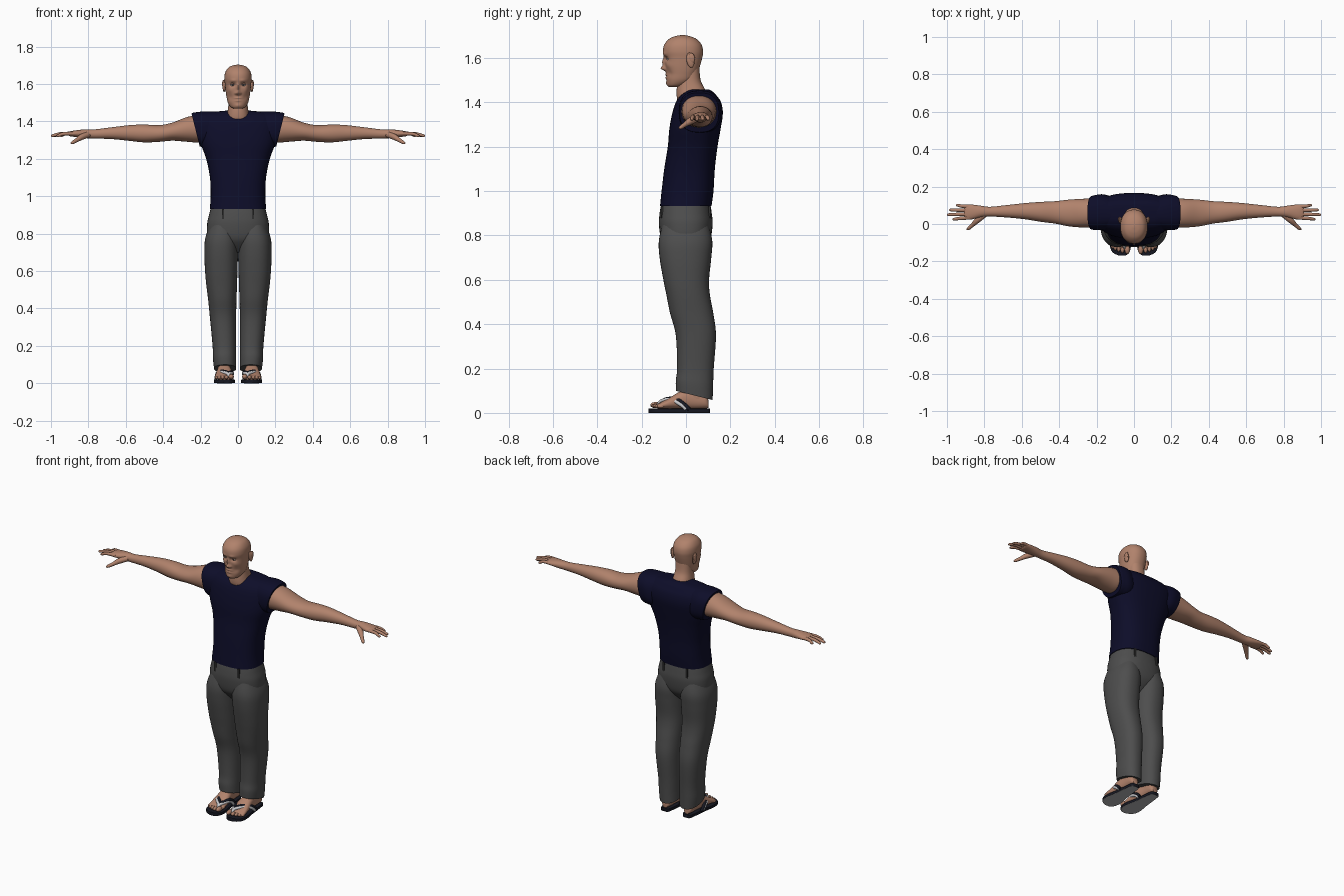
import bpy, bmesh, math
from mathutils import Vector, Matrix


def mat(name, rgb):
    m = bpy.data.materials.new(name)
    m.diffuse_color = (*rgb, 1)
    return m


SKIN = mat("skin", (0.44, 0.225, 0.15))
NAVY = mat("navy cloth", (0.004, 0.004, 0.022))
GREY = mat("grey cloth", (0.075, 0.075, 0.075))
DARKGREY = mat("dark grey cloth", (0.03, 0.03, 0.03))
BLACK = mat("sandal dark", (0.008, 0.009, 0.016))
WHITE = mat("sandal white", (0.6, 0.6, 0.62))
SOLE = mat("sole grey", (0.45, 0.45, 0.46))
EYE = mat("eye white", (0.5, 0.47, 0.45))
IRIS = mat("iris", (0.05, 0.04, 0.035))


def finish(name, bm, mats, mirror=False, angle=55):
    bmesh.ops.recalc_face_normals(bm, faces=bm.faces)
    for f in bm.faces:
        f.smooth = True
    me = bpy.data.meshes.new(name)
    bm.to_mesh(me)
    bm.free()
    me.set_sharp_from_angle(angle=math.radians(angle))
    for m in mats:
        me.materials.append(m)
    ob = bpy.data.objects.new(name, me)
    bpy.context.collection.objects.link(ob)
    if mirror:
        ob.modifiers.new("Mirror", 'MIRROR').use_mirror_merge = False
    return ob


def smooth_rows(rows, steps):
    """Catmull-Rom interpolation of rows of numbers."""
    out = []
    for i in range(len(rows) - 1):
        p0, p1 = rows[max(i - 1, 0)], rows[i]
        p2, p3 = rows[i + 1], rows[min(i + 2, len(rows) - 1)]
        for s in range(steps):
            t = s / steps
            out.append([0.5 * (2 * b + (c - a) * t + (2 * a - 5 * b + 4 * c - d) * t * t
                               + (3 * b - a - 3 * c + d) * t ** 3)
                        for a, b, c, d in zip(p0, p1, p2, p3)])
    return out + [list(rows[-1])]


def skin_rings(rings):
    bm = bmesh.new()
    vs = [[bm.verts.new(p) for p in r] for r in rings]
    n = len(vs[0])
    for r0, r1 in zip(vs, vs[1:]):
        for j in range(n):
            bm.faces.new((r0[j], r0[(j + 1) % n], r1[(j + 1) % n], r1[j]))
    bm.faces.new(vs[0])
    bm.faces.new(vs[-1])
    return bm


def loft(name, axis, rows, mats, p=2.3, n=40, steps=5, mirror=False, warp=None, rule=None):
    """Rows are (t, a0, a1, b0, b1): superellipse sections along an axis."""
    rings = []
    for t, a0, a1, b0, b1 in smooth_rows(rows, steps):
        ring = []
        for j in range(n):
            c, s = math.cos(2 * math.pi * j / n), math.sin(2 * math.pi * j / n)
            a = (a0 + a1) / 2 + (a1 - a0) / 2 * math.copysign(abs(c) ** (2 / p), c)
            b = (b0 + b1) / 2 + (b1 - b0) / 2 * math.copysign(abs(s) ** (2 / p), s)
            v = {'z': (a, b, t), 'x': (t, a, b), 'y': (a, t, b)}[axis]
            ring.append(warp(*v) if warp else v)
        rings.append(ring)
    bm = skin_rings(rings)
    if rule:
        bmesh.ops.recalc_face_normals(bm, faces=bm.faces)
        for f in bm.faces:
            f.material_index = rule(f)
    return finish(name, bm, mats, mirror)


def sym(rows):
    """(z, half width, y0, y1) -> centred loft rows."""
    return [(z, -w, w, a, b) for z, w, a, b in rows]


def tube(name, rows, m, n=14, steps=6):
    """Rows are (x, y, z, radius); mirrored round tube."""
    rows = smooth_rows(rows, steps)
    pts = [Vector(r[:3]) for r in rows]
    rings = []
    for i, c in enumerate(pts):
        d = (pts[min(i + 1, len(pts) - 1)] - pts[max(i - 1, 0)]).normalized()
        u = d.cross(Vector((0.1, 0.2, 1))).normalized()
        w = d.cross(u)
        rings.append([c + rows[i][3] * (u * math.cos(2 * math.pi * j / n) + w * math.sin(2 * math.pi * j / n))
                      for j in range(n)])
    return finish(name, skin_rings(rings), [m], True)


def ball(name, loc, size, m, rot=0):
    bm = bmesh.new()
    bmesh.ops.create_uvsphere(bm, u_segments=20, v_segments=14, radius=1, matrix=Matrix.Translation(loc)
                              @ Matrix.Rotation(rot, 4, 'X') @ Matrix.Diagonal((*size, 1)))
    return finish(name, bm, [m], True)


# Head: smooth skull with the face pushed in and out by soft bumps (x, z, width, height, depth)
BUMPS = [(0, 1.553, .011, .011, .020), (0, 1.580, .008, .020, .012), (.013, 1.550, .006, .006, .006),
         (.028, 1.596, .015, .010, -.011), (.026, 1.618, .018, .008, .004), (0, 1.525, .018, .005, .005),
         (0, 1.511, .015, .005, .004), (0, 1.518, .018, .002, -.003), (0, 1.484, .016, .010, .004),
         (.045, 1.568, .014, .014, .004), (.040, 1.530, .014, .016, -.004)]


def face(x, y, z):
    k = min(1, max(0, (-y - .01) / .03))
    d = sum(h * math.exp(-((abs(x) - cx) / sx) ** 2 - ((z - cz) / sz) ** 2) for cx, cz, sx, sz, h in BUMPS)
    return x, y - k * d, z


loft("head", 'z', sym([
    (1.468, .022, -.076, -.030), (1.478, .040, -.084, 0), (1.50, .054, -.088, .035), (1.53, .061, -.089, .052),
    (1.56, .066, -.093, .062), (1.60, .070, -.098, .073), (1.63, .073, -.104, .077), (1.66, .069, -.098, .070),
    (1.685, .054, -.077, .048), (1.698, .032, -.050, .018), (1.703, .008, -.022, -.006)]),
    [SKIN], p=2.2, n=128, steps=9, warp=face)
ball("ear", (.074, .020, 1.590), (.009, .018, .034), SKIN, .15)
ball("ear_rim", (.079, .026, 1.600), (.006, .014, .022), SKIN, .15)
ball("eye", (.028, -.0765, 1.596), (.012, .011, .009), EYE)
ball("iris", (.028, -.0850, 1.596), (.0045, .004, .0045), IRIS)
ball("eyelid", (.028, -.0770, 1.602), (.014, .012, .007), SKIN)
loft("neck", 'z', sym([
    (1.39, .060, -.030, .10), (1.42, .062, -.041, .10), (1.46, .055, -.042, .085),
    (1.50, .050, -.035, .066), (1.56, .048, -.020, .060)]), [SKIN])

# Sleeveless shirt with short cap sleeves cut on a slant
loft("shirt", 'z', sym([
    (.932, .151, -.117, .115), (1.0, .146, -.110, .124), (1.1, .150, -.098, .130), (1.2, .170, -.082, .142),
    (1.28, .199, -.075, .156), (1.35, .214, -.062, .166), (1.40, .214, -.046, .158), (1.43, .20, -.025, .138),
    (1.447, .16, -.002, .122), (1.457, .07, .015, .105)]), [NAVY], p=2.5, n=56)
loft("cap_sleeve", 'x', [
    (.08, -.020, .13, 1.29, 1.452), (.16, -.032, .158, 1.265, 1.453), (.21, -.032, .154, 1.264, 1.448),
    (.228, -.028, .148, 1.265, 1.443)], [NAVY], p=2.5, mirror=True,
    warp=lambda x, y, z: (x + .25 * (z - 1.36), y, z))

# Arms, hands and fingers
loft("arm", 'x', [
    (.12, 0, .13, 1.31, 1.43), (.20, -.018, .137, 1.288, 1.434), (.27, -.019, .135, 1.291, 1.424),
    (.35, -.012, .130, 1.297, 1.394), (.42, .002, .122, 1.291, 1.380), (.50, .012, .118, 1.288, 1.383),
    (.58, .025, .112, 1.296, 1.380), (.68, .035, .101, 1.306, 1.368), (.77, .040, .092, 1.308, 1.357),
    (.82, .036, .098, 1.311, 1.357), (.87, .024, .104, 1.317, 1.352), (.90, .025, .102, 1.321, 1.346),
    (.908, .032, .095, 1.327, 1.340)], [SKIN], p=2.1, n=32, mirror=True)
for name, y0, y1, tip in (("index", .034, .026, .970), ("middle", .053, .050, 1.0),
                          ("ring", .073, .075, .988), ("little", .092, .100, .952)):
    mid = (.89 + tip) / 2
    tube(name + "_finger", [(.87, y0, 1.335, .010), (mid, (y0 + y1) / 2, 1.334, .0092),
                            (tip - .010, y1, 1.324, .0075), (tip - .002, y1, 1.322, .005), (tip, y1, 1.321, .001)], SKIN)
tube("thumb", [(.80, .050, 1.330, .016), (.835, .022, 1.317, .016), (.862, -.004, 1.300, .011),
               (.882, -.022, 1.288, .009), (.891, -.029, 1.283, .005), (.893, -.031, 1.281, .001)], SKIN)

# Trousers: two legs with a slanted hem, joined by a hip piece
loft("trouser_leg", 'z', [
    (.058, .010, .128, -.045, .120), (.12, .010, .134, -.046, .122), (.20, .010, .136, -.040, .125),
    (.35, .010, .150, -.046, .135), (.45, .008, .160, -.072, .123), (.53, .005, .170, -.088, .108),
    (.60, .003, .176, -.102, .104), (.70, 0, .180, -.119, .114), (.78, 0, .174, -.122, .118),
    (.87, .02, .140, -.100, .095)], [GREY], mirror=True,
    warp=lambda x, y, z: (x, y, z + .25 * (.12 - y) * max(0, 1 - (z - .058) / .15)))
loft("trouser_hips", 'z', sym([
    (.70, .04, -.05, .05), (.74, .10, -.088, .088), (.78, .158, -.112, .110), (.85, .165, -.122, .120),
    (.90, .155, -.119, .116), (.94, .145, -.112, .110)]), [GREY], p=2.4)
for name, y in (("front_belt_loop", -.109), ("back_belt_loop", .106)):
    bm = bmesh.new()
    bmesh.ops.create_cube(bm, size=1, matrix=Matrix.Translation((.08, y, .905)) @ Matrix.Diagonal((.012, .009, .055, 1)))
    finish(name, bm, [DARKGREY], True)

# Feet and toes
loft("foot", 'y', [
    (.102, .058, .092, .022, .055), (.085, .046, .104, .02, .09), (.03, .043, .107, .018, .112),
    (-.02, .035, .112, .018, .100), (-.07, .026, .119, .018, .071), (-.11, .022, .123, .018, .049),
    (-.128, .028, .118, .02, .040)], [SKIN], mirror=True)
loft("ankle", 'z', [(.05, .045, .105, .0, .10), (.10, .042, .108, -.005, .095), (.22, .045, .105, .0, .10)],
     [SKIN], mirror=True)
for i, (x, y, r) in enumerate(((.036, -.136, .014), (.062, -.136, .0105), (.082, -.131, .010),
                               (.100, -.124, .0095), (.115, -.114, .009))):
    ball("toe_%d" % (i + 1), (x, y, .021 + r), (r, r * 1.8, r), SKIN)

# Sandals: sole with pale underside, and a two-tone thong strap
loft("sandal_sole", 'y', [
    (.108, .062, .088, 0, .02), (.100, .048, .102, 0, .02), (.05, .040, .110, 0, .02), (-.03, .030, .119, 0, .02),
    (-.09, .017, .129, 0, .02), (-.13, .018, .126, 0, .02), (-.155, .028, .110, 0, .02), (-.169, .045, .080, 0, .02)],
    [BLACK, SOLE], p=9, n=48, mirror=True, rule=lambda f: 1 if f.normal.z < -.7 else 0)
for name, dy, dz, m in (("white_strap", 0, 0, WHITE), ("dark_strap", .015, .006, BLACK)):
    tube("outer_" + name, [(.050, -.130 + dy, .030, .006), (.054, -.116 + dy, .050 + dz, .008),
                           (.080, -.090 + dy, .058 + dz, .009), (.106, -.055 + dy, .054 + dz, .009),
                           (.116, -.020 + dy, .035, .009), (.117, 0 + dy, .016, .008)], m)
    tube("inner_" + name, [(.050, -.130 + dy, .030, .006), (.048, -.116 + dy, .050 + dz, .008),
                           (.038, -.090 + dy, .052 + dz, .009), (.032, -.055 + dy, .052 + dz, .009),
                           (.032, -.020 + dy, .038, .009), (.032, 0 + dy, .016, .008)], m)
